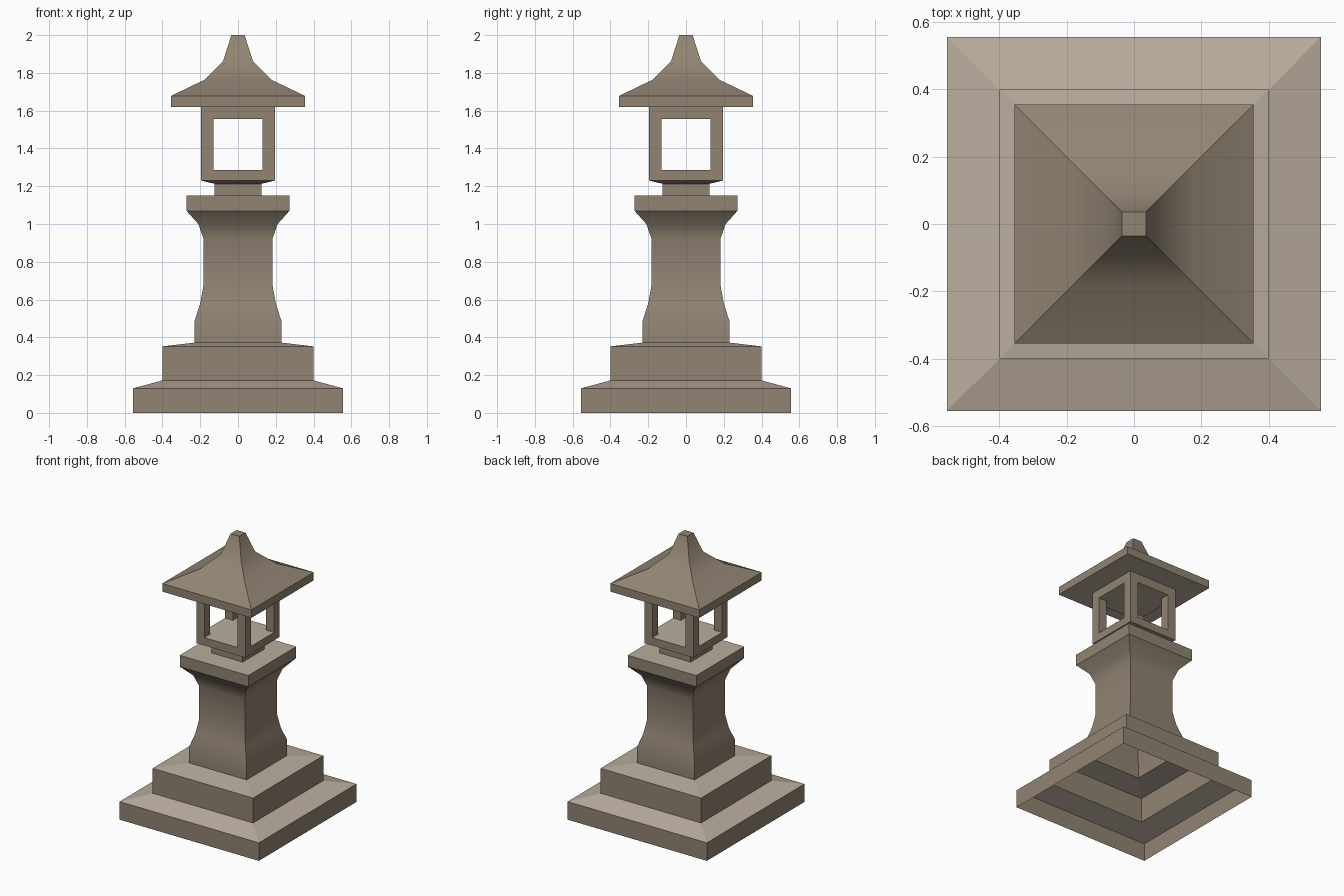
import bpy
import bmesh
import math

cube = bpy.data.objects.get("Cube")
if cube:
    bpy.data.objects.remove(cube, do_unlink=True)


def make_material(name, color):
    mat = bpy.data.materials.new(name)
    mat.use_nodes = True
    mat.diffuse_color = color
    mat.node_tree.nodes["Principled BSDF"].inputs["Base Color"].default_value = color
    return mat


STONE = make_material("taupe stone", (0.285, 0.23, 0.17, 1))
PALE = make_material("pale stone", (0.49, 0.415, 0.34, 1))


def loft(name, profile, bottom=False, top=False, center=(0, 0), smooth=False):
    """Stack square rings given as (half width, height) pairs."""
    bm = bmesh.new()
    cx, cy = center
    rings = [[bm.verts.new((cx + sx * w, cy + sy * w, z))
              for sx, sy in ((-1, -1), (1, -1), (1, 1), (-1, 1))]
             for w, z in profile]
    for low, high in zip(rings, rings[1:]):
        for i in range(4):
            j = (i + 1) % 4
            bm.faces.new((low[i], low[j], high[j], high[i]))
    if bottom:
        bm.faces.new(rings[0][::-1])
    if top:
        bm.faces.new(rings[-1])
    bm.normal_update()
    # Weathered ledges and flat ceilings are pale, the roof tip is not
    for face in bm.faces:
        ledge = face.normal.z > 0.94 and face.calc_center_median().z < 1.9
        face.material_index = int(ledge or face.normal.z < -0.99)
    mesh = bpy.data.meshes.new(name)
    bm.to_mesh(mesh)
    bm.free()
    mesh.materials.append(STONE)
    mesh.materials.append(PALE)
    obj = bpy.data.objects.new(name, mesh)
    bpy.context.collection.objects.link(obj)
    if smooth:
        bpy.ops.object.select_all(action="DESELECT")
        obj.select_set(True)
        bpy.context.view_layer.objects.active = obj
        bpy.ops.object.shade_smooth_by_angle(angle=math.radians(30))
    return obj


# Stepped plinth, hollow and open underneath
loft("stepped_base", [(0.555, 0), (0.555, 0.13), (0.4, 0.172),
                      (0.4, 0.352), (0.23, 0.372)])

# Flared pillar with its square capital
loft("pillar", [(0.23, 0.372), (0.23, 0.485), (0.2, 0.58), (0.182, 0.68),
                (0.182, 0.92), (0.21, 1.0), (0.273, 1.07), (0.273, 1.152)],
     top=True, smooth=True)

# Lamp chamber: neck and floor, corner posts, lintel
loft("chamber_floor", [(0.125, 1.152), (0.125, 1.213), (0.195, 1.23),
                       (0.195, 1.287)], top=True)
for side, sx in (("left", 1), ("right", -1)):
    for end, sy in (("front", -1), ("back", 1)):
        loft(f"{end}_{side}_post", [(0.032, 1.287), (0.032, 1.555)],
             center=(sx * 0.163, sy * 0.163))
loft("chamber_lintel", [(0.195, 1.555), (0.195, 1.62)], bottom=True)

# Swept roof with a flat tip
loft("roof", [(0.355, 1.62), (0.355, 1.678), (0.18, 1.762),
              (0.08, 1.86), (0.035, 2.0)], bottom=True, top=True, smooth=True)
